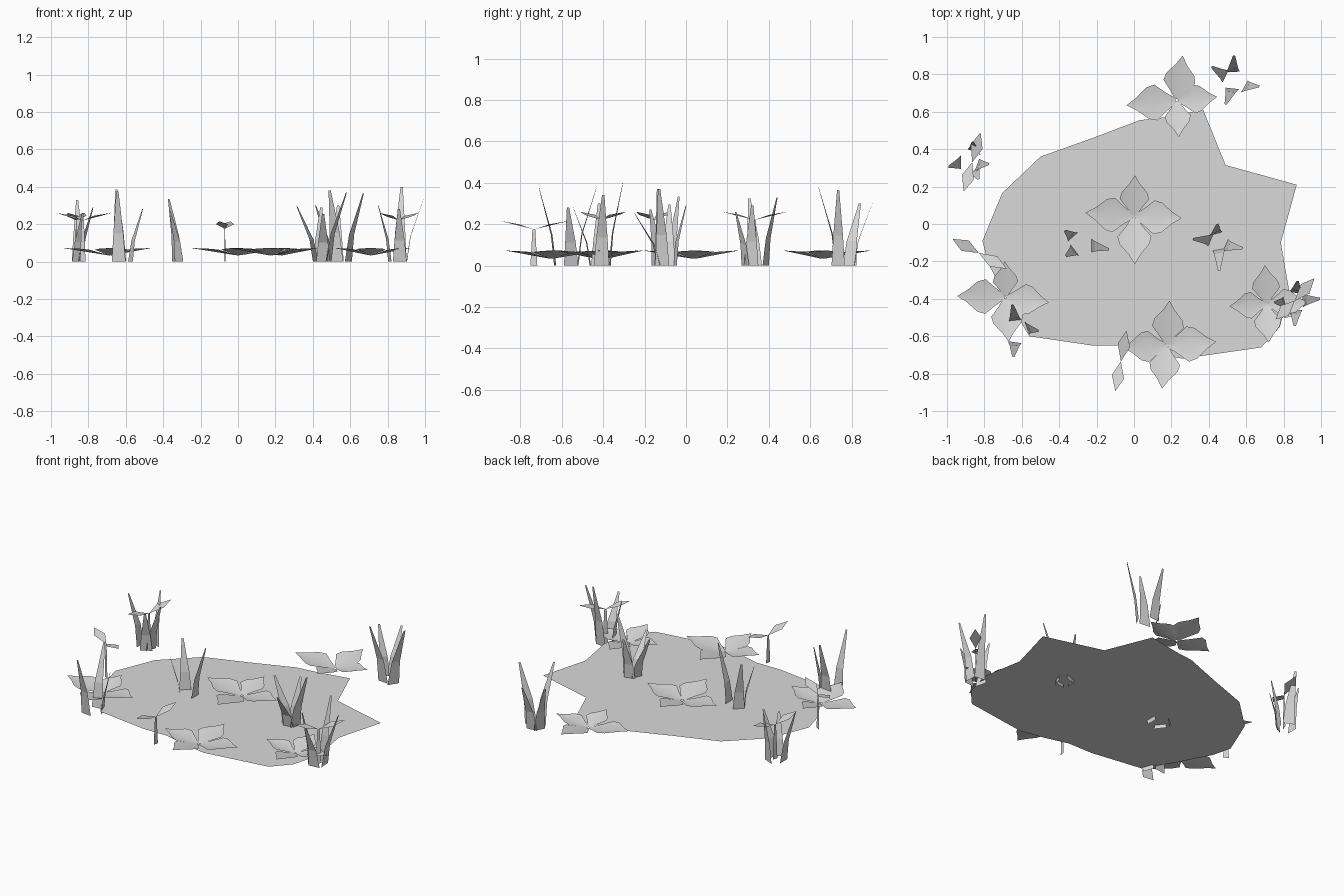
import bpy
from mathutils import Vector

if "Cube" in bpy.data.objects:
    bpy.data.objects.remove(bpy.data.objects["Cube"])

grey = bpy.data.materials.new("plain_grey")
grey.diffuse_color = (0.7, 0.7, 0.7, 1)
grey.use_nodes = True
grey.node_tree.nodes["Principled BSDF"].inputs["Base Color"].default_value = grey.diffuse_color


def make(name, verts, faces, smooth=False):
    mesh = bpy.data.meshes.new(name)
    mesh.from_pydata([tuple(v) for v in verts], [], faces)
    mesh.materials.append(grey)
    for p in mesh.polygons:
        p.use_smooth = smooth
    ob = bpy.data.objects.new(name, mesh)
    bpy.context.collection.objects.link(ob)
    return ob


# Flat irregular pond surface
outline = [(.37, .61), (.49, .315), (.87, .21), (.785, -.10), (.83, -.36),
           (.78, -.55), (.68, -.66), (.26, -.72), (.10, -.69), (-.05, -.65),
           (-.22, -.65), (-.56, -.60), (-.68, -.40), (-.78, -.21), (-.81, -.09),
           (-.705, .165), (-.50, .36), (-.22, .46), (.03, .555), (.16, .57)]
make("pond", [(x, y, .026) for x, y in outline], [tuple(reversed(range(len(outline))))])


# Floating flowers: four folded petals rising from a low centre
def flower(name, centre, tips):
    c = Vector((*centre, 0))
    rows = [(.03, .012), (.22, .045), (.42, .085), (.58, .075), (.8, .03), (1, 0)]
    verts, faces = [], []
    for tip in tips:
        d = Vector((*tip, 0)) - c
        side = Vector((-d.y, d.x, 0)).normalized()
        scale = d.length / .24
        n = len(verts)
        for t, w in rows:
            z = .032 + .042 * t
            lift = .16 * w
            for s in (-1, 0, 1):
                verts.append(c + d * t + side * w * s * scale
                             + Vector((0, 0, z + lift * abs(s))))
        for r in range(len(rows) - 1):
            for k in range(2):
                a = n + r * 3 + k
                if r == len(rows) - 2:      # closing triangles at the tip
                    faces.append((a, n + r * 3 + 3 + 1, a + 1))
                else:
                    faces.append((a, a + 3, a + 4, a + 1))
    # discard the doubled tip points
    used = sorted({i for f in faces for i in f})
    remap = {v: i for i, v in enumerate(used)}
    make(name, [verts[i] for i in used],
         [tuple(remap[i] for i in reversed(f)) for f in faces], True)


flower("flower_middle", (0, .04), [(.005, .26), (.255, .03), (.005, -.215), (-.26, .06)])
flower("flower_back", (.23, .66), [(.26, .90), (-.04, .635), (.24, .465), (.445, .68)])
flower("flower_left", (-.685, -.39), [(-.945, -.385), (-.69, -.20), (-.455, -.42), (-.67, -.63)])
flower("flower_front", (.175, -.65), [(.19, -.41), (.44, -.63), (.15, -.88), (-.06, -.66)])
flower("flower_right", (.71, -.43), [(.70, -.22), (.51, -.44), (.72, -.635), (.93, -.42)])


# Grass tufts: blades stand upright, then lean out to a narrow tip
def tuft(name, centre, blades):
    verts, faces = [], []
    for bx, by, tx, ty, h in blades:
        base, tip = Vector((bx, by, 0)), Vector((tx, ty, 0))
        out = base - Vector((*centre, 0))
        side = Vector((-out.y, out.x, 0)).normalized()
        n = len(verts)
        for t, z, w in ((0, 0, .037), (.22, .4, .027), (1, 1, .006)):
            p = base.lerp(tip, t)
            p.z = h * z
            verts += [p - side * w, p + side * w]
        faces += [(n, n + 2, n + 3, n + 1), (n + 2, n + 4, n + 5, n + 3)]
    make(name, verts, faces)


# Each blade: base x, base y, tip x, tip y, height
tuft("grass_back", (.53, .77), [
    (.528, .813, .535, .90, .30), (.49, .79, .415, .84, .30),
    (.59, .735, .67, .735, .365), (.525, .725, .49, .64, .38)])
tuft("grass_left", (-.88, .33), [
    (-.925, .33, -.993, .305, .325), (-.855, .385, -.86, .44, .33),
    (-.84, .315, -.775, .32, .29), (-.855, .287, -.83, .24, .26)])
tuft("grass_pond_left", (-.285, -.115), [
    (-.325, -.07, -.37, -.035, .335), (-.23, -.115, -.135, -.135, .37),
    (-.315, -.138, -.365, -.172, .27)])
tuft("grass_pond_right", (.45, -.10), [
    (.415, -.085, .315, -.08, .295), (.437, -.055, .445, 0, .29),
    (.485, -.115, .58, -.13, .37), (.455, -.13, .455, -.25, .255)])
tuft("grass_front_left", (-.63, -.575), [
    (-.635, -.523, -.65, -.43, .385), (-.575, -.555, -.51, -.57, .28),
    (-.638, -.632, -.645, -.71, .375)])
tuft("grass_front_right", (.86, -.41), [
    (.865, -.368, .875, -.305, .40), (.812, -.422, .75, -.42, .30),
    (.902, -.408, .994, -.40, .34), (.865, -.462, .86, -.545, .28)])


# Sprouts: a thin stem carrying two opposite kite-shaped leaves
def sprout(name, centre, leaf_a, leaf_b, h):
    c = Vector((*centre, 0))
    up = Vector((0, 0, 1))
    along = (Vector((*leaf_a, 0)) - c).normalized()
    verts = [c - along * .017, c + along * .017,
             c + along * .007 + up * h, c - along * .007 + up * h]
    faces = [(0, 1, 2, 3)]
    for leaf in (leaf_a, leaf_b):
        d = Vector((*leaf, 0)) - c
        side = Vector((-d.y, d.x, 0)).normalized()
        n = len(verts)
        verts += [c + up * h, c + d * .5 - side * .034 + up * (h + .025),
                  c + d + up * (h + .04), c + d * .55 + side * .034 + up * (h + .025)]
        faces.append((n, n + 1, n + 2, n + 3))
    make(name, verts, faces)


sprout("sprout_front", (-.07, -.735), (-.04, -.57), (-.10, -.893), .175)
sprout("sprout_left", (-.83, -.155), (-.97, -.08), (-.68, -.24), .22)
sprout("sprout_back_left", (-.865, .33), (-.82, .49), (-.91, .175), .22)
sprout("sprout_right", (.86, -.41), (.965, -.29), (.757, -.51), .22)
